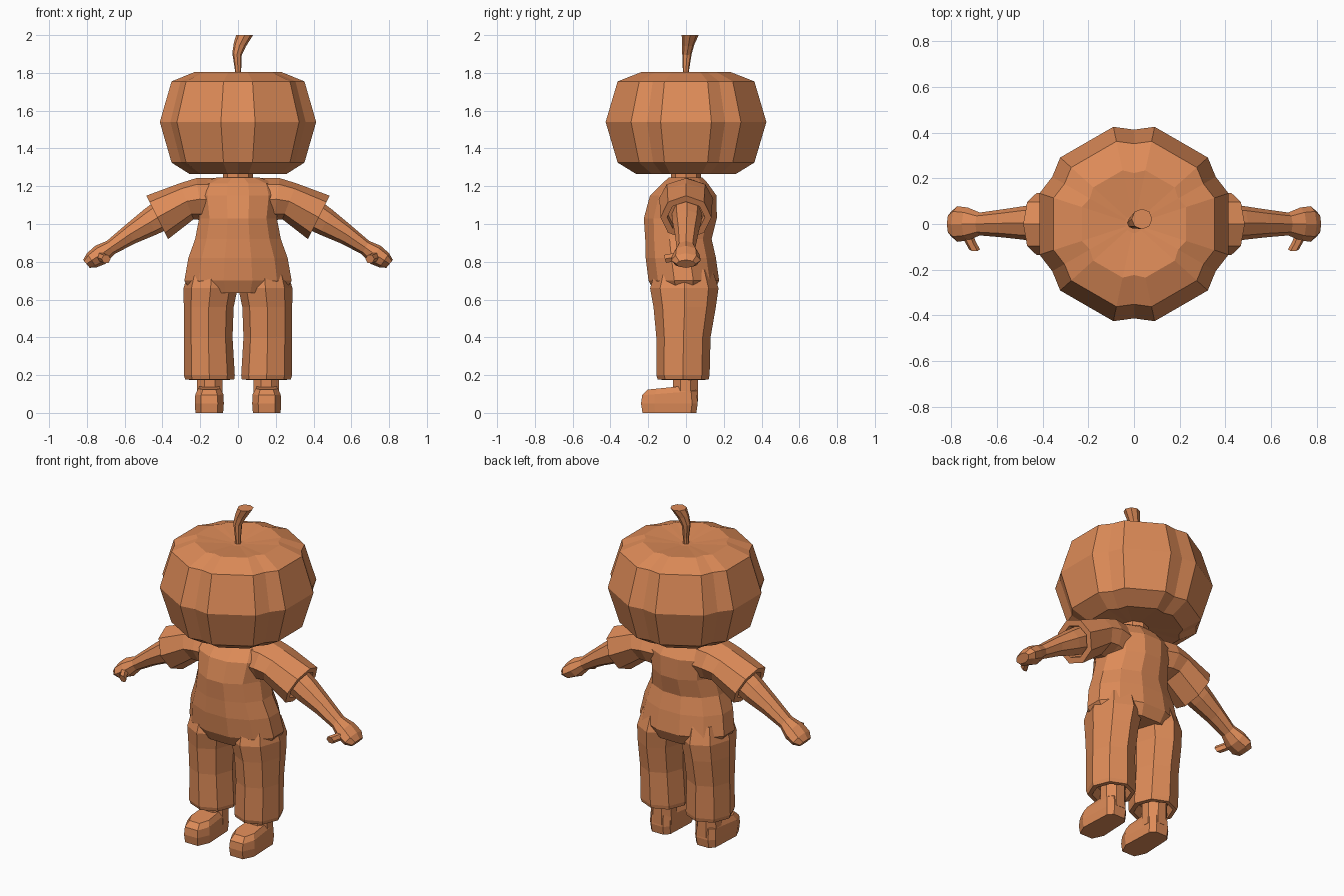
import bpy
import bmesh
from math import sin, cos, pi, radians
from mathutils import Vector

cube = bpy.data.objects.get("Cube")
if cube:
    bpy.data.objects.remove(cube, do_unlink=True)

COLOUR = (0.73, 0.26, 0.098, 1)
orange = bpy.data.materials.new("pumpkin orange")
orange.use_nodes = True
orange.diffuse_color = COLOUR
orange.node_tree.nodes["Principled BSDF"].inputs["Base Color"].default_value = COLOUR


def ring(center, u, v, sides=8, turn=0.0):
    """Elliptical ring around center, spanned by half axes u and v."""
    c, u, v = Vector(center), Vector(u), Vector(v)
    angles = [2 * pi * (i + turn) / sides for i in range(sides)]
    return [c + u * cos(a) + v * sin(a) for a in angles]


def level(z, x, rx, front, back, sides=8, turn=0.0):
    """Horizontal ring reaching from front to back in y."""
    return ring((x, (front + back) / 2, z), (rx, 0, 0),
                (0, (back - front) / 2, 0), sides, turn)


def loft(name, rings, mirror=False):
    """Skin a list of rings, cap both ends and optionally mirror across x."""
    bm = bmesh.new()
    rows = [[bm.verts.new(p) for p in r] for r in rings]
    n = len(rows[0])
    for a, b in zip(rows, rows[1:]):
        for i in range(n):
            j = (i + 1) % n
            bm.faces.new((a[i], a[j], b[j], b[i]))
    bm.faces.new(rows[0][::-1])
    bm.faces.new(rows[-1])
    bmesh.ops.recalc_face_normals(bm, faces=bm.faces)
    mesh = bpy.data.meshes.new(name)
    bm.to_mesh(mesh)
    bm.free()
    mesh.materials.append(orange)
    ob = bpy.data.objects.new(name, mesh)
    bpy.context.collection.objects.link(ob)
    if mirror:
        ob.modifiers.new("Mirror", "MIRROR")


# Pumpkin head: six flat lobes with a narrow groove between neighbours
def pumpkin_ring(z, radius, groove):
    points = []
    for lobe in range(6):
        for offset, r in ((-18, radius), (18, radius), (30, radius * groove)):
            a = radians(60 * lobe + offset)
            points.append(Vector((r * cos(a), r * sin(a), z)))
    return points


loft("pumpkin_head", [pumpkin_ring(*p) for p in (
    (1.28, 0.08, 1), (1.265, 0.27, 0.93), (1.325, 0.37, 0.94),
    (1.54, 0.435, 0.95), (1.755, 0.37, 0.95), (1.805, 0.24, 0.93),
    (1.785, 0.04, 1))])

# Curved stem, flaring towards its cut top
loft("stem", [ring((x, y, z), (r, 0, -r * tilt), (0, r, 0)) for x, y, z, r, tilt in (
    (0.0, 0.0, 1.77, 0.016, 0), (0.0, 0.0, 1.82, 0.017, 0),
    (-0.005, 0.005, 1.9, 0.025, 0.2), (0.01, 0.012, 1.95, 0.032, 0.3),
    (0.035, 0.022, 2.0, 0.045, 0))])

loft("neck", [level(z, 0, 0.08, -0.08, 0.08) for z in (1.18, 1.29)])

# Torso, wide at the hips and narrow at the chest
loft("torso", [level(z, 0, rx, f, b, 12, 0.5) for z, rx, f, b in (
    (0.635, 0.25, -0.17, 0.15), (0.70, 0.294, -0.205, 0.182),
    (0.82, 0.272, -0.22, 0.165), (0.92, 0.235, -0.222, 0.142),
    (1.03, 0.213, -0.23, 0.17), (1.15, 0.23, -0.197, 0.168),
    (1.215, 0.21, -0.13, 0.12), (1.245, 0.12, -0.095, 0.09))])

# Trouser legs with a recessed hem
loft("trouser_leg", [level(z, x, rx, f, b) for z, x, rx, f, b in (
    (0.23, 0.15, 0.09, -0.10, 0.08), (0.175, 0.15, 0.105, -0.125, 0.10),
    (0.178, 0.15, 0.13, -0.15, 0.12), (0.20, 0.152, 0.135, -0.157, 0.125),
    (0.40, 0.157, 0.128, -0.157, 0.13), (0.56, 0.155, 0.132, -0.172, 0.158),
    (0.66, 0.145, 0.143, -0.19, 0.172), (0.76, 0.14, 0.12, -0.16, 0.14))], True)

# Shoes: a rounded outline, bevelled over the toe
OUTLINE = ((0.045, -0.15), (0.077, -0.08), (0.068, 0.12), (0.04, 0.15))


def sole(z, scale, slope):
    half = [(x * scale, y * scale) for x, y in OUTLINE]
    full = half + [(-x, y) for x, y in reversed(half)]
    return [Vector((0.152 + x, y - 0.088, z + slope * y)) for x, y in full]


loft("shoe", [sole(*s) for s in (
    (0, 0.95, 0), (0.05, 1, 0), (0.105, 0.96, 0.08), (0.135, 0.76, 0.1))], True)
loft("ankle", [level(z, 0.15, rx, -0.073, 0.068, 8, 0.5)
               for z, rx in ((0.06, 0.074), (0.14, 0.073), (0.25, 0.072))], True)


# Arms: rings slanted in the x-z plane between an upper and a lower edge
def arm_ring(top, bottom, ry, y=0.0):
    t, b = Vector((top[0], y, top[1])), Vector((bottom[0], y, bottom[1]))
    return ring((t + b) / 2, (t - b) / 2, (0, ry, 0))


loft("sleeve", [arm_ring(*a) for a in (
    ((0.08, 1.245), (0.08, 1.0), 0.12), ((0.22, 1.243), (0.19, 1.02), 0.145),
    ((0.31, 1.215), (0.235, 1.025), 0.14), ((0.485, 1.15), (0.37, 0.92), 0.135),
    ((0.469, 1.118), (0.386, 0.952), 0.10),
    ((0.43, 1.13), (0.35, 0.97), 0.095))], True)

loft("arm_and_hand", [arm_ring(*a) for a in (
    ((0.42, 1.135), (0.345, 0.985), 0.08, 0.005),
    ((0.50, 1.075), (0.43, 0.945), 0.076, 0.005),
    ((0.59, 1.0), (0.55, 0.895), 0.062, 0.003),
    ((0.695, 0.91), (0.655, 0.84), 0.05),
    ((0.755, 0.885), (0.70, 0.79), 0.072),
    ((0.80, 0.845), (0.75, 0.77), 0.078),
    ((0.82, 0.81), (0.785, 0.768), 0.052))], True)

# Thumbs pointing forward from the palms
loft("thumb", [ring(p, (0.024, 0, 0), (0, -0.007, 0.024), 6) for p in (
    (0.735, -0.03, 0.83), (0.718, -0.075, 0.822), (0.698, -0.112, 0.815))], True)
